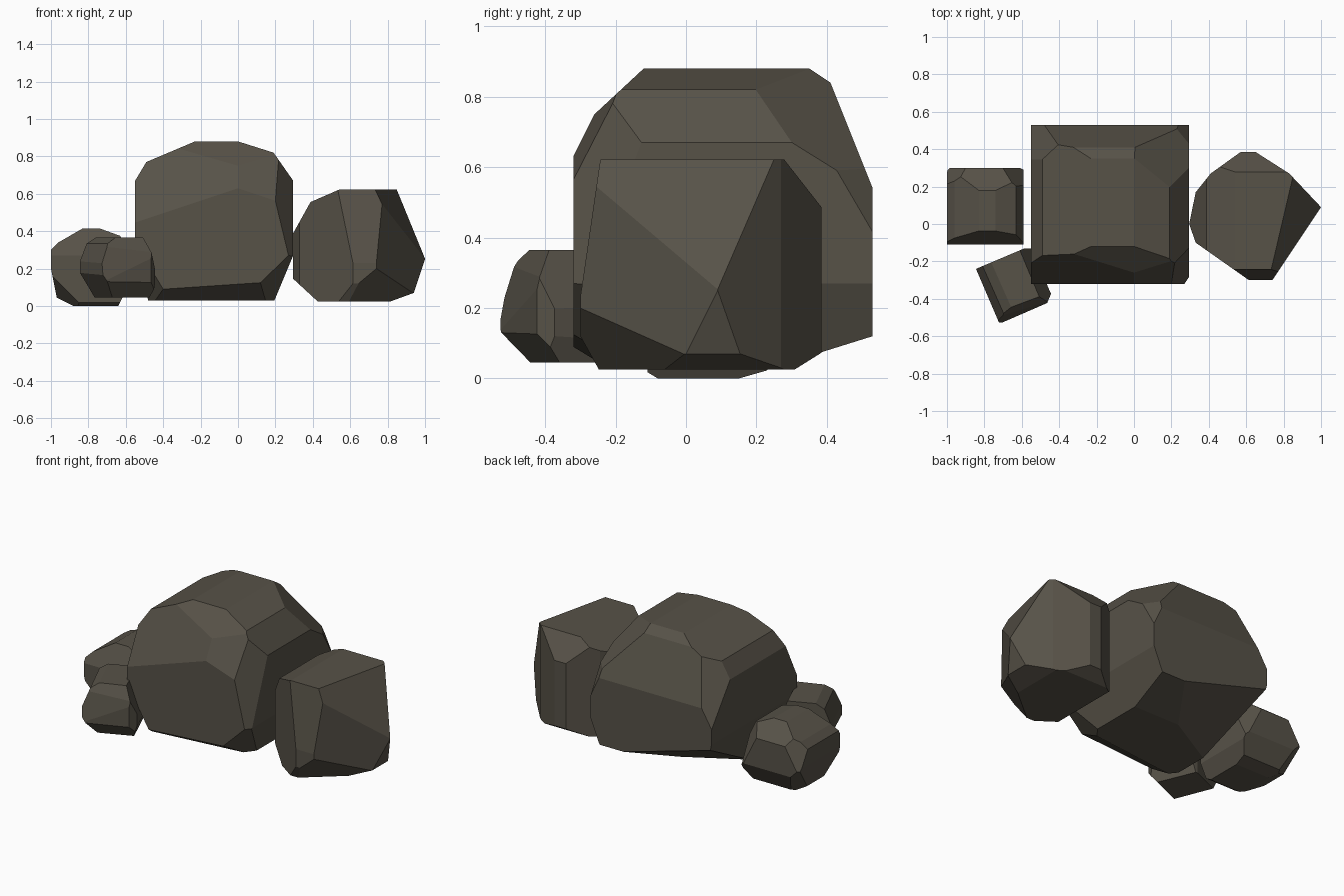
import bpy, bmesh
from mathutils import Vector

stone = bpy.data.materials.new("stone")
stone.diffuse_color = (0.095, 0.084, 0.064, 1)


def rock(name, lo, hi, cuts):
    """Chisel a block: each cut is (outward normal, point on the cutting plane)."""
    lo, hi = Vector(lo), Vector(hi)
    bm = bmesh.new()
    bmesh.ops.create_cube(bm, size=1)
    for v in bm.verts:
        v.co = Vector([(lo[i] + hi[i]) / 2 + v.co[i] * (hi[i] - lo[i]) for i in range(3)])
    for n, p in cuts:
        bmesh.ops.bisect_plane(bm, geom=bm.verts[:] + bm.edges[:] + bm.faces[:], dist=1e-5,
                               plane_co=p, plane_no=Vector(n).normalized(), clear_outer=True)
        rim = [e for e in bm.edges if e.is_boundary]
        if rim:
            bmesh.ops.holes_fill(bm, edges=rim, sides=0)
        bmesh.ops.remove_doubles(bm, verts=bm.verts[:], dist=0.0005)
    bmesh.ops.recalc_face_normals(bm, faces=bm.faces[:])
    me = bpy.data.meshes.new(name)
    bm.to_mesh(me)
    bm.free()
    me.materials.append(stone)
    ob = bpy.data.objects.new(name, me)
    bpy.context.collection.objects.link(ob)
    return ob


# Large central boulder
rock("large_boulder", (-.55, -.32, .03), (.295, .53, .88), [
    ((0, -.13, .14), (0, -.12, .88)),          # front top
    ((-.02, -.12, .06), (0, -.32, .63)),
    ((.02, -.12, .06), (0, -.32, .63)),
    ((.15, 0, .105), (.19, 0, .82)),           # right top
    ((.06, 0, .19), (0, 0, .88)),
    ((-.11, 0, .26), (-.23, 0, .88)),          # left top
    ((-.10, 0, .06), (-.49, 0, .77)),
    ((0, .30, .12), (0, .41, .84)),            # back top
    ((0, .04, .06), (0, .35, .88)),
    ((.037, .028, .045), (.19, .19, .825)),    # upper corners
    ((-.5, .4, .3), (-.48, .53, .54)),
    ((.75, .6, .35), (.295, .44, .57)),
    ((1, -.625, .24), (.27, -.32, .27)),
    ((-.30, 0, -.07), (-.48, 0, .03)),         # underside
    ((.24, 0, -.10), (.195, 0, .03)),
    ((.008, -.07, -.12), (-.1, -.32, .11)),
    ((0, .05, -.16), (0, .53, .12)),
    ((-.045, .08, -.16), (.03, .53, .13)),
    ((-.15, -.12, -.09), (-.40, -.32, .09)),   # lower front corners
    ((.145, -.11, -.15), (.12, -.32, .125)),
])

# Right boulder
rock("right_boulder", (.295, -.30, .025), (1, .385, .622), [
    ((-.17, .035, 0), (.295, 0, 0)),           # sides, clockwise from the left
    ((-.10, .08, 0), (.33, .17, 0)),
    ((-.115, .16, 0), (.41, .27, 0)),
    ((.115, .18, 0), (.65, .385, 0)),
    ((.18, .17, 0), (1, .09, 0)),
    ((.39, -.26, 0), (1, .09, 0)),
    ((-.19, -.27, 0), (.60, -.29, 0)),
    ((-.10, -.035, 0), (.295, 0, 0)),
    ((.47, -.11, .24), (.85, .25, .62)),       # upper slopes
    ((-.18, 0, .10), (.39, 0, .56)),
    ((-.065, 0, .15), (.54, 0, .622)),
    ((0, .115, .09), (0, .28, .62)),
    ((0, -.31, .045), (0, -.29, .30)),
    ((.18, 0, -.06), (1, 0, .25)),             # underside
    ((.04, 0, -.11), (.83, 0, .03)),
    ((-.12, 0, -.13), (.42, 0, .03)),
    ((0, .05, -.08), (0, .30, .02)),
    ((0, -.09, -.05), (0, -.30, .12)),
    ((.10, -.12, -.12), (.74, -.28, .18)),
])

# Left rear stone
rock("left_stone", (-1, -.11, 0), (-.59, .30, .415), [
    ((-.07, 0, .07), (-.96, 0, .34)),          # upper slopes
    ((-.075, 0, .13), (-.83, 0, .415)),
    ((.04, 0, .11), (-.74, 0, .415)),
    ((.10, 0, .045), (-.63, 0, .375)),
    ((0, .10, .13), (0, .18, .415)),
    ((0, -.10, .05), (0, -.11, .27)),
    ((.04, .04, .02), (-.61, .27, .20)),       # corners
    ((-.05, .05, .03), (-.97, .28, .24)),
    ((-.15, 0, -.03), (-.97, 0, .05)),         # underside
    ((-.045, 0, -.09), (-.88, 0, 0)),
    ((.10, 0, -.05), (-.64, 0, 0)),
    ((0, .02, -.07), (0, .15, 0)),
    ((0, .10, -.06), (0, .30, .14)),
    ((0, -.03, -.05), (0, -.08, 0)),
    ((-.10, -.08, -.10), (-.95, -.10, .11)),
    ((-.10, .10, -.10), (-.96, .28, .14)),
])

# Small front stone, turned in plan
rock("front_stone", (-.85, -.53, .045), (-.44, -.13, .365), [
    ((-.28, -.12, 0), (-.845, -.24, 0)),       # sides
    ((.10, -.23, 0), (-.70, -.525, 0)),
    ((.25, .11, 0), (-.445, -.37, 0)),
    ((.06, -.025, 0), (-.455, -.40, 0)),
    ((-.11, .26, 0), (-.845, -.24, 0)),
    ((-.09, -.04, .04), (-.84, -.24, .25)),    # upper slopes
    ((-.045, -.02, .08), (-.81, -.24, .33)),
    ((.12, .05, .05), (-.45, -.37, .21)),
    ((.03, -.08, .045), (-.66, -.46, .34)),
    ((.04, -.12, .025), (-.70, -.525, .14)),
    ((.04, -.095, -.08), (-.70, -.525, .13)),  # underside
    ((-.10, -.04, -.07), (-.84, -.24, .17)),
    ((.12, .05, -.04), (-.445, -.37, .12)),
])
